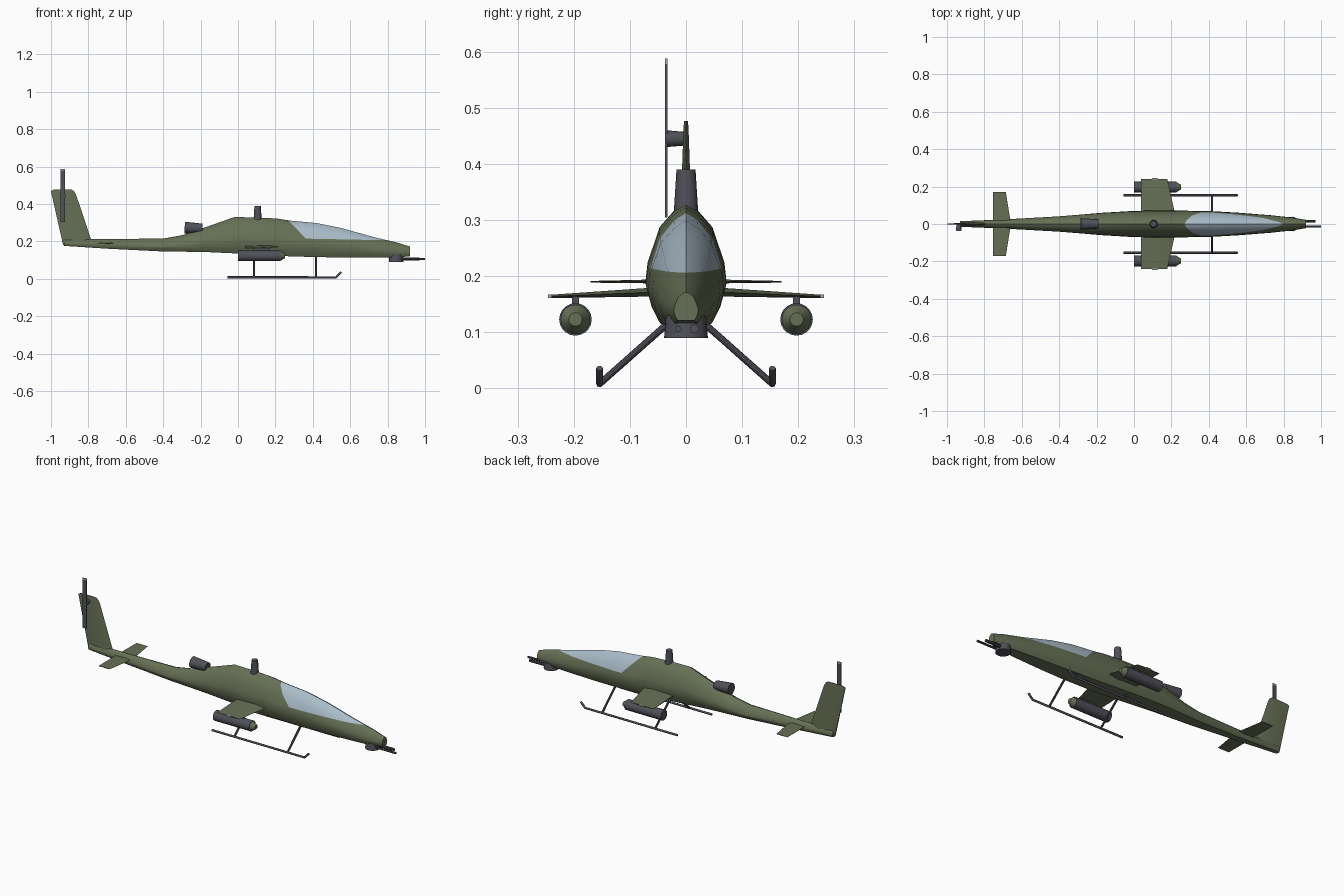
import bpy, bmesh, math
from mathutils import Vector

cube = bpy.data.objects.get("Cube")
if cube:
    bpy.data.objects.remove(cube, do_unlink=True)


def material(name, rgb):
    m = bpy.data.materials.new(name)
    m.use_nodes = True
    color = (*rgb, 1)
    m.diffuse_color = color
    bsdf = next(n for n in m.node_tree.nodes if n.type == 'BSDF_PRINCIPLED')
    bsdf.inputs["Base Color"].default_value = color
    return m


GREEN = material("olive green", (0.13, 0.16, 0.09))
GREY = material("dark gunmetal", (0.08, 0.08, 0.1))
GLASS = material("pale blue glass", (0.4, 0.5, 0.58))
LIGHT = material("light grey", (0.4, 0.4, 0.4))


def finish(name, bm, *mats, angle=35):
    bmesh.ops.recalc_face_normals(bm, faces=bm.faces)
    me = bpy.data.meshes.new(name)
    bm.to_mesh(me)
    bm.free()
    for m in mats:
        me.materials.append(m)
    for p in me.polygons:
        p.use_smooth = True
    me.set_sharp_from_angle(angle=math.radians(angle))
    ob = bpy.data.objects.new(name, me)
    bpy.context.collection.objects.link(ob)
    return ob


def loft(rings):
    """Skin a row of equal-length closed rings and cap both ends."""
    bm = bmesh.new()
    loops = [[bm.verts.new(p) for p in ring] for ring in rings]
    n = len(loops[0])
    for a, b in zip(loops, loops[1:]):
        for i in range(n):
            j = (i + 1) % n
            bm.faces.new((a[i], a[j], b[j], b[i]))
    bm.faces.new(loops[0])
    bm.faces.new(loops[-1])
    return bm


def tube(name, start, end, r0, r1=None, mat=GREY, sides=16):
    a, b = Vector(start), Vector(end)
    axis = b - a
    bm = bmesh.new()
    bmesh.ops.create_cone(bm, cap_ends=True, segments=sides, radius1=r0,
                          radius2=r0 if r1 is None else r1, depth=axis.length)
    q = axis.to_track_quat('Z', 'Y')
    for v in bm.verts:
        v.co = q @ v.co + (a + b) / 2
    return finish(name, bm, mat)


def box(name, lo, hi, mat):
    rings = [[(x, lo[1], lo[2]), (x, hi[1], lo[2]), (x, hi[1], hi[2]), (x, lo[1], hi[2])]
             for x in (lo[0], hi[0])]
    return finish(name, loft(rings), mat)


def airfoil(front, back, z, thick, y):
    """Thin wing section in the xz plane at a given y."""
    chord = front - back
    return [(front, y, z), (front - chord * 0.3, y, z + thick / 2), (back, y, z + thick * 0.15),
            (back, y, z - thick * 0.15), (front - chord * 0.3, y, z - thick / 2)]


# Fuselage: one cross-section scaled along the stations (x, bottom, top, half width)
stations = [(-0.93, .176, .212, .015), (-0.7, .161, .213, .024), (-0.4, .146, .215, .041),
            (-0.3, .145, .233, .049), (-0.17, .143, .277, .06), (-0.02, .136, .33, .069),
            (0.1, .129, .328, .072), (0.21, .123, .322, .072), (0.28, .12, .311, .071),
            (0.42, .116, .298, .068), (0.55, .114, .272, .061), (0.73, .113, .222, .047),
            (0.85, .113, .194, .034), (0.92, .121, .172, .022)]
half = [(.68, 0), (.86, .13), (1, .32), (.95, .48), (.66, .79), (.29, .94)]
section = [(0, 0)] + half + [(0, 1)] + [(-w, t) for w, t in reversed(half)]
bm = loft([[(x, w * hw, lo + (hi - lo) * t) for w, t in section] for x, lo, hi, hw in stations])

# Canopy: cut its borders into the hull and give the faces above them glass
cuts = [(Vector((0.4, 0, .214)), Vector((.02, 0, 1)).normalized()),
        (Vector((.27, 0, .312)), Vector((1, 0, .95)).normalized())]
for co, no in cuts:
    faces = [f for f in bm.faces if f.calc_center_median().x > 0.2]
    edges = {e for f in faces for e in f.edges}
    verts = {v for f in faces for v in f.verts}
    bmesh.ops.bisect_plane(bm, geom=faces + list(edges) + list(verts),
                           plane_co=co, plane_no=no, dist=1e-5)
for f in bm.faces:
    c = f.calc_center_median()
    f.material_index = int(all((c - co).dot(no) > 0 for co, no in cuts))
finish("fuselage_and_canopy", bm, GREEN, GLASS, angle=30)

# Tail fin, thick at the root and thin at the top
fin = [(.18, -.935, -.775, .015), (.215, -.943, -.787, .013), (.45, -.996, -.866, .005),
       (.47, -1.0, -.878, .004), (.477, -.985, -.89, .003)]
finish("tail_fin", loft([[(b, 0.3 * t, z), (b, -0.3 * t, z), ((b + 2 * f) / 3, -t, z),
                          (f, 0, z), ((b + 2 * f) / 3, t, z)] for z, b, f, t in fin]), GREEN)

# Horizontal stabiliser
finish("stabiliser", loft([airfoil(-.685, -.755, .19, .003, -.17), airfoil(-.658, -.755, .191, .009, 0),
                           airfoil(-.685, -.755, .19, .003, .17)]), GREEN)

# Tail rotor
tube("tail_rotor_hub", (-.937, 0, .445), (-.937, -.036, .445), .012, .015)
box("tail_rotor_blade", (-.949, -.037, .305), (-.925, -.033, .578), GREY)
box("tail_rotor_blade_tip", (-.949, -.037, .578), (-.925, -.033, .588), LIGHT)

# Rotor mast and engine exhaust
tube("rotor_mast", (.105, 0, .31), (.105, 0, .39), .022, .017)
tube("engine_exhaust", (-.285, 0, .274), (-.19, 0, .27), .031, .025)

# Chin turret with twin guns
tube("chin_turret", (.845, 0, .09), (.845, 0, .13), .039, .036, sides=20)
tube("long_gun_barrel", (.85, -.014, .106), (1.0, -.014, .106), .006, sides=10)
tube("short_gun_barrel", (.85, .015, .106), (.97, .015, .106), .008, sides=10)

for side, s in (("left", 1), ("right", -1)):
    # Stub wing with tip lamp
    finish(side + "_stub_wing", loft([airfoil(.225, .037, .173, .018, s * .04),
                                      airfoil(.215, .037, .171, .015, s * .075),
                                      airfoil(.178, .037, .164, .006, s * .24)]), GREEN)
    y0, y1 = sorted((s * .238, s * .246))
    box(side + "_wing_lamp", (.095, y0, .161), (.125, y1, .167), LIGHT)

    # Weapon pod under the wing
    y = s * .197
    box(side + "_pylon", (.08, y - .006, .145), (.17, y + .006, .166), GREY)
    tube(side + "_pod", (0, y, .123), (.228, y, .123), .029, sides=20)
    tube(side + "_pod_nose", (.228, y, .123), (.252, y, .123), .026, .012, GREEN, sides=20)

    # Landing skid with upturned front end and two struts
    curve = bpy.data.curves.new(side + "_skid", 'CURVE')
    curve.dimensions = '3D'
    curve.bevel_depth = .006
    curve.bevel_resolution = 2
    curve.use_fill_caps = True
    curve.materials.append(GREY)
    spline = curve.splines.new('POLY')
    path = [(-.055, .008), (.525, .008), (.552, .036)]
    spline.points.add(len(path) - 1)
    for p, (x, z) in zip(spline.points, path):
        p.co = (x, s * .154, z, 1)
    bpy.context.collection.objects.link(bpy.data.objects.new(side + "_skid", curve))
    for place, x in (("front", .418), ("rear", .085)):
        tube(f"{side}_{place}_strut", (x, s * .03, .118), (x, s * .154, .008), .006, sides=10)
